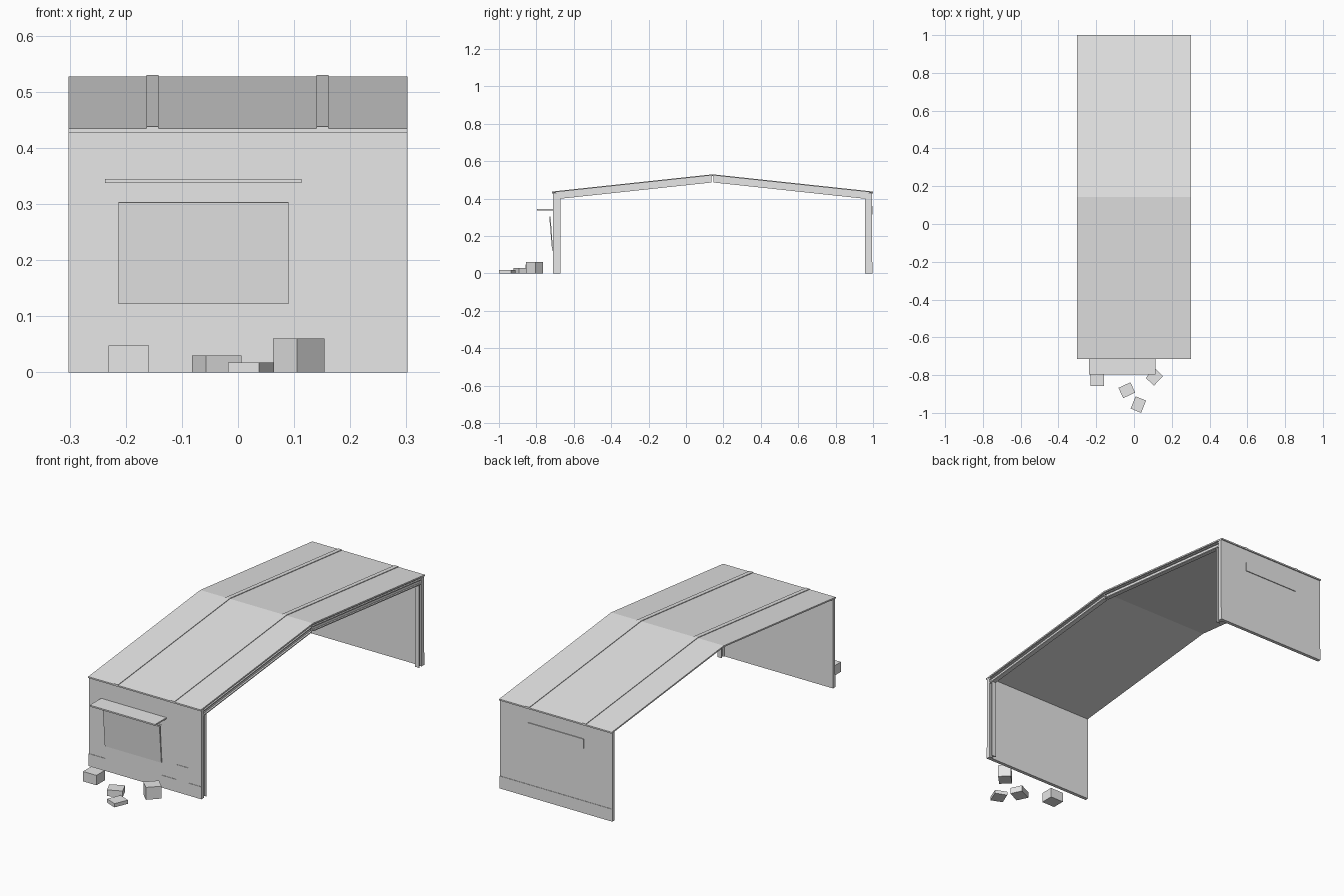
import bpy, bmesh, math
from mathutils import Matrix

if "Cube" in bpy.data.objects:
    bpy.data.objects.remove(bpy.data.objects["Cube"])

mat = bpy.data.materials.new("light_grey")
mat.diffuse_color = (0.8, 0.8, 0.8, 1)
mat.use_nodes = True
mat.node_tree.nodes["Principled BSDF"].inputs["Base Color"].default_value = mat.diffuse_color

RIDGE_Y = 0.142
EAVE_Y, EAVE_Z, RIDGE_Z = -0.716, 0.435, 0.527
SLOPE = (RIDGE_Z - EAVE_Z) / (RIDGE_Y - EAVE_Y)


def finish(name, bm):
    bmesh.ops.recalc_face_normals(bm, faces=bm.faces[:])
    me = bpy.data.meshes.new(name)
    bm.to_mesh(me)
    bm.free()
    me.materials.append(mat)
    ob = bpy.data.objects.new(name, me)
    bpy.context.collection.objects.link(ob)
    return ob


def box(name, x0, x1, y0, y1, z0, z1, turn=0):
    bm = bmesh.new()
    bmesh.ops.create_cube(bm, size=1)
    m = (Matrix.Translation(((x0 + x1) / 2, (y0 + y1) / 2, (z0 + z1) / 2))
         @ Matrix.Rotation(math.radians(turn), 4, 'Z')
         @ Matrix.Diagonal((x1 - x0, y1 - y0, z1 - z0, 1)))
    bm.transform(m)
    return finish(name, bm)


def prism(name, pts, offset):
    """Extrude a flat 3D outline by an offset vector."""
    bm = bmesh.new()
    f = bm.faces.new([bm.verts.new(p) for p in pts])
    r = bmesh.ops.extrude_face_region(bm, geom=[f])
    verts = [v for v in r["geom"] if isinstance(v, bmesh.types.BMVert)]
    bmesh.ops.translate(bm, verts=verts, vec=offset)
    return finish(name, bm)


def roof_z(y):
    return RIDGE_Z - SLOPE * abs(y - RIDGE_Y)


def gable_band(name, x0, x1, y0, y1, top, bottom):
    """Strip following the roof between y0 and y1, offsets below the roof line."""
    ys = [y0, RIDGE_Y, y1] if y0 < RIDGE_Y < y1 else [y0, y1]
    pts = [(x0, y, roof_z(y) - top) for y in ys]
    pts += [(x0, y, roof_z(y) - bottom) for y in reversed(ys)]
    return prism(name, pts, (x1 - x0, 0, 0))


def mirror_y(y0, y1):
    return 2 * RIDGE_Y - y1, 2 * RIDGE_Y - y0


# Roof sheet and raised seams
gable_band("roof", -0.302, 0.302, EAVE_Y, 1.0, 0, 0.007)
for side, x in (("left", -0.163), ("right", 0.14)):
    gable_band("roof_seam_" + side, x, x + 0.021, EAVE_Y, 1.0, -0.003, 0.001)

# Walls and steel frame at the right end, mirrored about the ridge
for side, flip in (("front", lambda a, b: (a, b)), ("back", mirror_y)):
    box(side + "_wall", -0.302, 0.302, *flip(-0.71, -0.695), 0, 0.4285)
    box(side + "_column_outer_flange", 0.28, 0.302, *flip(-0.695, -0.691), 0, 0.43)
    box(side + "_column_web", 0.288, 0.294, *flip(-0.691, -0.676), 0, 0.43)
    box(side + "_column_inner_flange", 0.28, 0.302, *flip(-0.676, -0.672), 0, 0.405)
    span = flip(-0.695, 0.137)
    gable_band(side + "_rafter_top_flange", 0.28, 0.302, *span, 0.014, 0.019)
    gable_band(side + "_rafter_web", 0.288, 0.294, *span, 0.007, 0.036)
    gable_band(side + "_rafter_bottom_flange", 0.28, 0.302, *span, 0.035, 0.040)

# Front skirt plate that steps up around both doors
outline = [(-0.302, 0), (0.302, 0), (0.302, 0.06), (0.23, 0.06), (0.23, 0.133),
           (0.17, 0.133), (0.17, 0.06), (0.09, 0.06), (0.09, 0.303),
           (-0.213, 0.303), (-0.213, 0.06), (-0.302, 0.06)]
prism("front_skirt_and_doors", [(x, -0.712, z) for x, z in outline], (0, 0.003, 0))

# Tilted shutter and canopy
prism("tilted_shutter", [(-0.213, -0.716, 0.122), (-0.213, -0.711, 0.122),
                         (-0.213, -0.724, 0.304), (-0.213, -0.731, 0.303)], (0.303, 0, 0))
box("canopy", -0.237, 0.113, -0.797, -0.709, 0.338, 0.345)

# Back skirt and vent
box("back_skirt", -0.302, 0.302, 0.993, 0.996, 0, 0.06)
box("back_vent", -0.15, 0.15, 0.993, 0.998, 0.315, 0.36)

# Crates: centre x, centre y, width, depth, height, turn
crates = [(-0.195, -0.825, 0.072, 0.064, 0.048, 0),
          (-0.038, -0.880, 0.070, 0.060, 0.030, 25),
          (0.023, -0.956, 0.060, 0.070, 0.018, -22),
          (0.108, -0.810, 0.060, 0.070, 0.060, -44)]
for i, (x, y, w, d, h, a) in enumerate(crates):
    box(f"crate_{i + 1}", x - w / 2, x + w / 2, y - d / 2, y + d / 2, 0, h, a)
